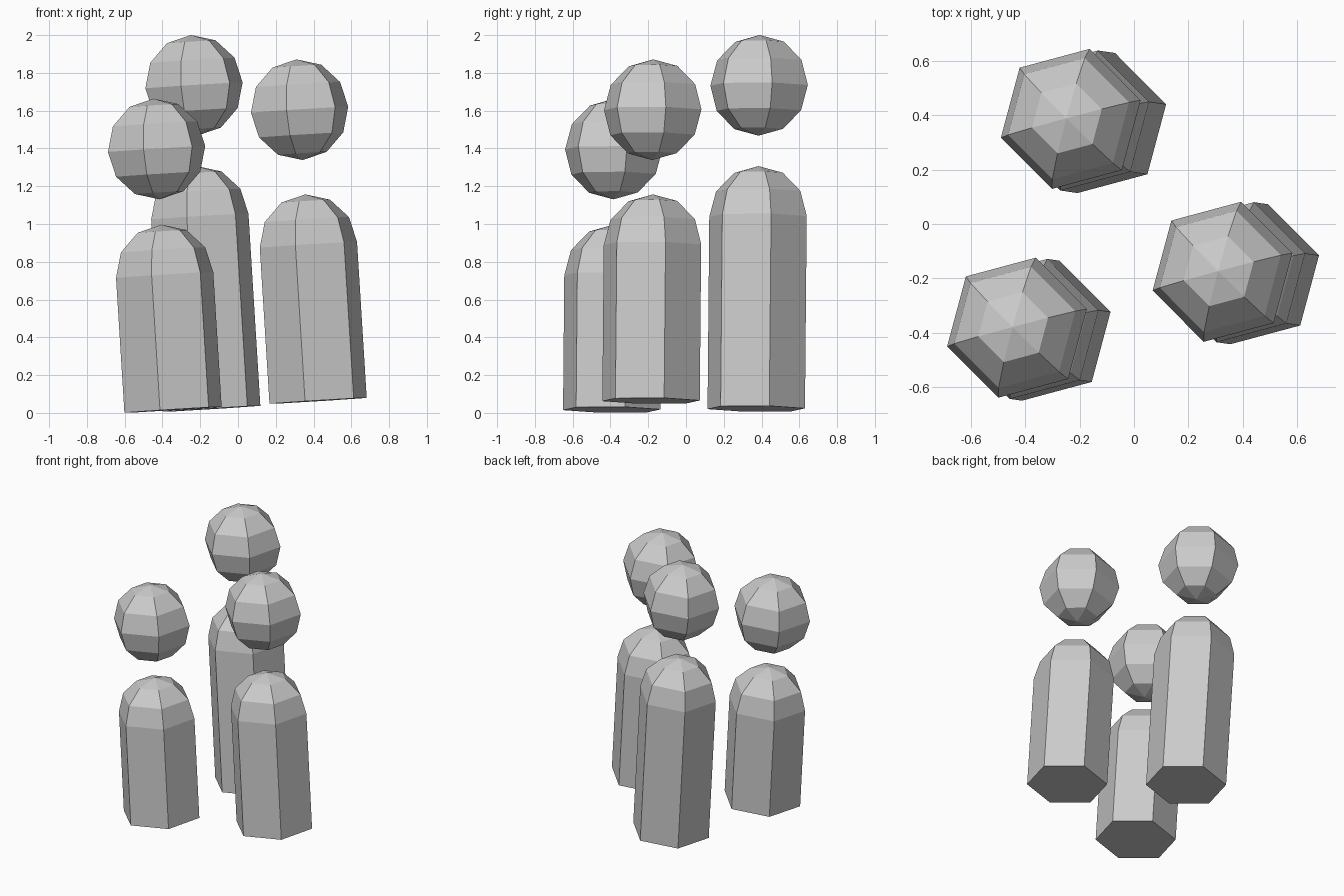
import bpy, bmesh
from math import sin, cos, pi, radians
from mathutils import Matrix, Vector

if "Cube" in bpy.data.objects:
    bpy.data.objects.remove(bpy.data.objects["Cube"])

R = 0.267        # radius shared by heads and bodies
SIDES = 6
TURN = radians(15)

# common lean of the whole group
lean = Vector((0, 0, 1)).rotation_difference(Vector((-0.062, 0.009, 1))).to_matrix().to_4x4()


def lathe(name, profile, location):
    """Turn an (r, z) profile, top to bottom, into a six-sided solid."""
    bm = bmesh.new()
    rings = []
    for r, z in profile:
        if r < 1e-5:
            rings.append([bm.verts.new((0, 0, z))] * SIDES)
        else:
            rings.append([bm.verts.new((r * cos(TURN + 2 * pi * i / SIDES),
                                        r * sin(TURN + 2 * pi * i / SIDES), z))
                          for i in range(SIDES)])
    for a, b in zip(rings, rings[1:]):
        for i in range(SIDES):
            j = (i + 1) % SIDES
            bm.faces.new(list(dict.fromkeys((a[i], b[i], b[j], a[j]))))
    if profile[-1][0] > 1e-5:
        bm.faces.new(rings[-1])
    bmesh.ops.recalc_face_normals(bm, faces=bm.faces)
    mesh = bpy.data.meshes.new(name)
    bm.to_mesh(mesh)
    bm.free()
    obj = bpy.data.objects.new(name, mesh)
    bpy.context.collection.objects.link(obj)
    obj.matrix_world = Matrix.Translation(location) @ lean
    return obj


def arc(steps, z=0.0):
    """Sphere profile from the top pole, in 30 degree steps."""
    return [(R * sin(i * pi / 6), z + R * cos(i * pi / 6)) for i in range(steps + 1)]


# name, base centre, shoulder height, head centre
figures = [
    ("back", (-0.139, 0.372, 0.022), 1.02, (-0.233, 0.387, 1.734)),
    ("right", (0.424, -0.185, 0.064), 0.828, (0.326, -0.176, 1.605)),
    ("left", (-0.344, -0.393, 0.0165), 0.715, (-0.431, -0.382, 1.397)),
]
for side, base, shoulder, head in figures:
    # domed body with a flat base
    lathe(side + "_body", arc(3, shoulder) + [(R, 0)], base)
    # floating faceted head
    lathe(side + "_head", arc(6), head)
